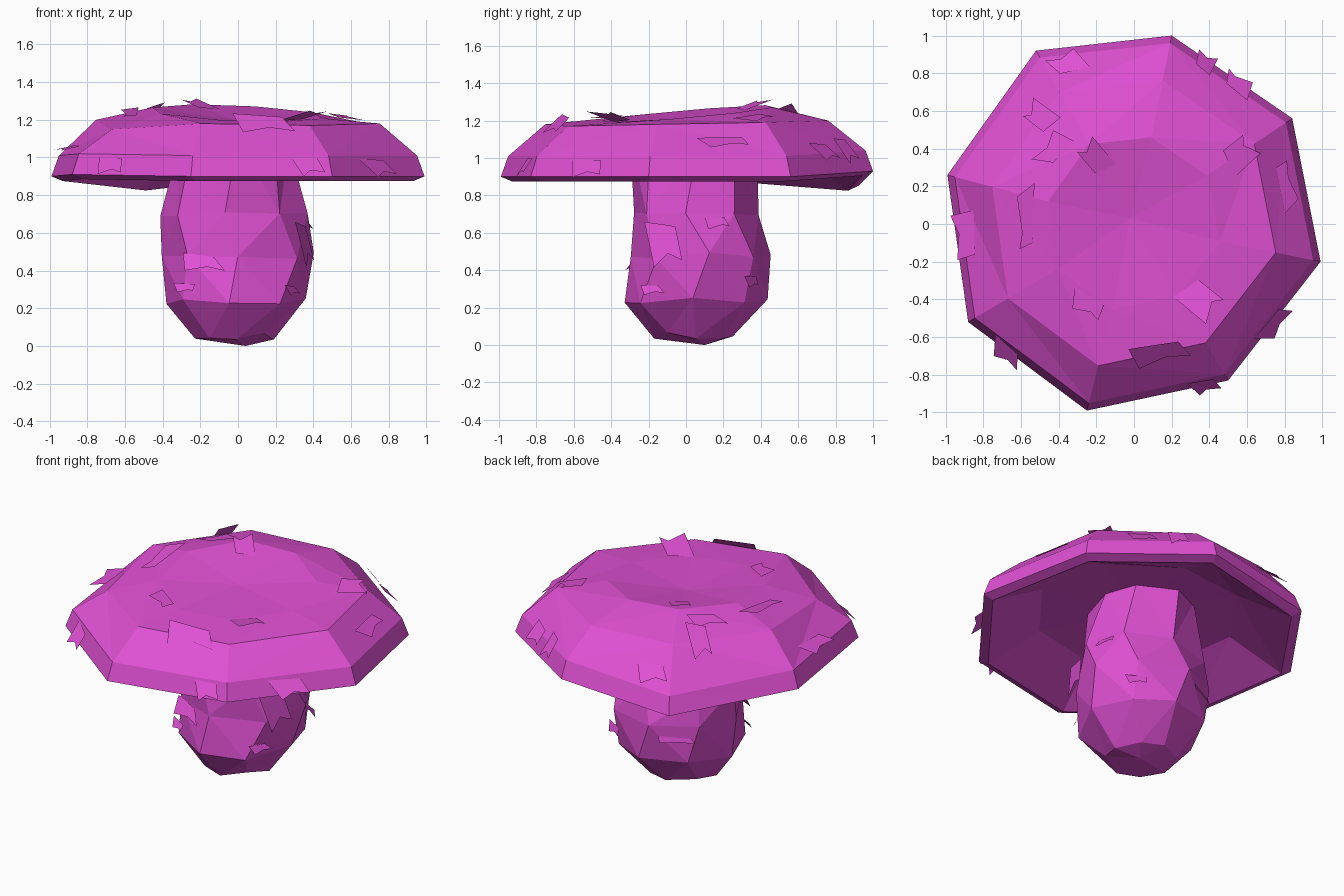
import bpy, bmesh, math, random
from mathutils import Vector
from mathutils.bvhtree import BVHTree

random.seed(4)
if "Cube" in bpy.data.objects:
    bpy.data.objects.remove(bpy.data.objects["Cube"])

magenta = bpy.data.materials.new("magenta")
magenta.use_nodes = True
COLOUR = (0.74, 0.08, 0.65, 1)
magenta.diffuse_color = COLOUR
magenta.node_tree.nodes["Principled BSDF"].inputs["Base Color"].default_value = COLOUR


def add_object(name, bm):
    mesh = bpy.data.meshes.new(name)
    bm.to_mesh(mesh)
    mesh.materials.append(magenta)
    obj = bpy.data.objects.new(name, mesh)
    bpy.context.collection.objects.link(obj)
    return obj


def loft(name, rings, start, end):
    """Skin a stack of equal rings and close both ends on a point."""
    bm = bmesh.new()
    loops = [[bm.verts.new(p) for p in ring] for ring in rings]
    n = len(loops[0])
    for a, b in zip(loops, loops[1:]):
        for i in range(n):
            j = (i + 1) % n
            bm.faces.new((a[i], a[j], b[j], b[i]))
    for tip, ring in ((start, loops[0]), (end, loops[-1])):
        v = bm.verts.new(tip)
        for i in range(n):
            bm.faces.new((v, ring[i], ring[(i + 1) % n]))
    bmesh.ops.triangulate(bm, faces=bm.faces[:], quad_method='SHORT_EDGE')
    bmesh.ops.recalc_face_normals(bm, faces=bm.faces[:])
    add_object(name, bm)
    tree = BVHTree.FromBMesh(bm)
    bm.free()
    return tree


# Cap: an uneven octagon, stepped in over the rim and hollow underneath
outline = [(0.99, -0.2, 0.9), (0.84, 0.56, 0.9), (0.2, 1.0, 0.93), (-0.52, 0.92, 0.85),
           (-0.99, 0.26, 0.9), (-0.88, -0.52, 0.91), (-0.25, -0.99, 0.9), (0.5, -0.83, 0.9)]
shoulder_heights = [1.18, 1.19, 1.2, 1.2, 1.2, 1.15, 1.18, 1.17]
lip = [(x * 0.94, y * 0.94, z - 0.025) for x, y, z in outline]
gills = [(x * 0.61, y * 0.61, 1.04) for x, y, z in outline]
edge = [(x * 0.96, y * 0.96, z + 0.11) for x, y, z in outline]
shoulder = [(x * 0.76, y * 0.76, h) for (x, y, z), h in zip(outline, shoulder_heights)]
crown = [(x * 0.46, y * 0.46, 1.235 - 0.02 * x + 0.04 * y) for x, y, z in outline]
cap = loft("cap", [gills, lip, outline, edge, shoulder, crown], (0, 0, 1.06), (-0.02, 0.03, 1.2))

# Stem: a lumpy barrel; each ring is height, centre, radii and twist
stem_rings = []
for z, cx, cy, rx, ry, twist in [(0.05, -0.02, 0.04, 0.21, 0.21, 0.1),
                                 (0.24, -0.01, 0.055, 0.37, 0.385, -0.1),
                                 (0.48, 0, 0.08, 0.405, 0.375, 0.05),
                                 (0.7, -0.02, 0.055, 0.395, 0.335, -0.1),
                                 (1.08, -0.02, 0.04, 0.29, 0.34, 0)]:
    ring = []
    for i in range(8):
        a = math.tau * i / 8 + twist + random.uniform(-0.08, 0.08)
        ring.append((cx + rx * math.cos(a), cy + ry * math.sin(a), z + random.uniform(-0.02, 0.02)))
    stem_rings.append(ring)
stem = loft("stem", stem_rings, (0.04, 0.1, 0.0), (0, 0, 1.09))


def flake(name, tree, near, width, depth, lift):
    """A ragged scale on the surface, raised along its outer edge."""
    point, normal, _, _ = tree.find_nearest(Vector(near))
    side = Vector((-point.y, point.x, 0)).normalized()
    side = (side - normal * side.dot(normal)).normalized()
    out = side.cross(normal).normalized()
    bm = bmesh.new()
    verts = []
    for u, v in ((-0.5, -0.5), (0.35, -0.4), (0.5, 0.35), (0.1, 0.2), (-0.3, 0.5)):
        u += random.uniform(-0.1, 0.1)
        verts.append(bm.verts.new(point + side * u * width + out * v * depth
                                  + normal * (0.008 + lift * (v + 0.4))))
    bm.faces.new(verts)
    bmesh.ops.triangulate(bm, faces=bm.faces[:])
    add_object(name, bm)
    bm.free()


# Scales peeling off the cap
for i, (x, y, z, w, d, lift) in enumerate([
        (-0.36, 0.88, 1.08, 0.18, 0.14, 0.04), (0.4, 0.88, 1.05, 0.12, 0.16, 0.05),
        (0.57, 0.77, 1.05, 0.18, 0.12, 0.06), (-0.52, 0.58, 1.22, 0.14, 0.24, 0.01),
        (-0.43, 0.4, 1.25, 0.2, 0.13, 0.01), (-0.22, 0.36, 1.25, 0.14, 0.2, 0.02),
        (-0.57, 0.02, 1.22, 0.34, 0.09, 0.02), (0.57, 0.37, 1.22, 0.17, 0.18, 0.01),
        (0.82, 0.22, 1.1, 0.28, 0.1, 0.02), (-0.91, -0.05, 1.06, 0.28, 0.12, 0.05),
        (0.36, -0.4, 1.22, 0.19, 0.22, 0.07), (-0.25, -0.43, 1.22, 0.18, 0.11, 0.01),
        (0.12, -0.71, 1.2, 0.33, 0.15, 0.0), (-0.67, -0.67, 0.95, 0.18, 0.12, 0.06),
        (0.73, -0.53, 0.94, 0.22, 0.12, 0.05), (0.37, -0.86, 0.95, 0.16, 0.12, 0.04)]):
    flake(f"cap_scale_{i + 1}", cap, (x, y, z), w, d, lift)

# Scales peeling off the stem
for i, (x, y, z, w, d, lift) in enumerate([
        (-0.22, -0.3, 0.45, 0.26, 0.1, 0.04), (-0.3, -0.25, 0.31, 0.13, 0.05, 0.03),
        (0.36, -0.12, 0.54, 0.2, 0.24, 0.05), (0.4, 0.18, 0.67, 0.15, 0.08, 0.03),
        (0.31, -0.2, 0.29, 0.15, 0.05, 0.03), (0.3, 0.4, 0.33, 0.14, 0.06, 0.03),
        (-0.2, 0.4, 0.4, 0.24, 0.04, 0.01)]):
    flake(f"stem_scale_{i + 1}", stem, (x, y, z), w, d, lift)
